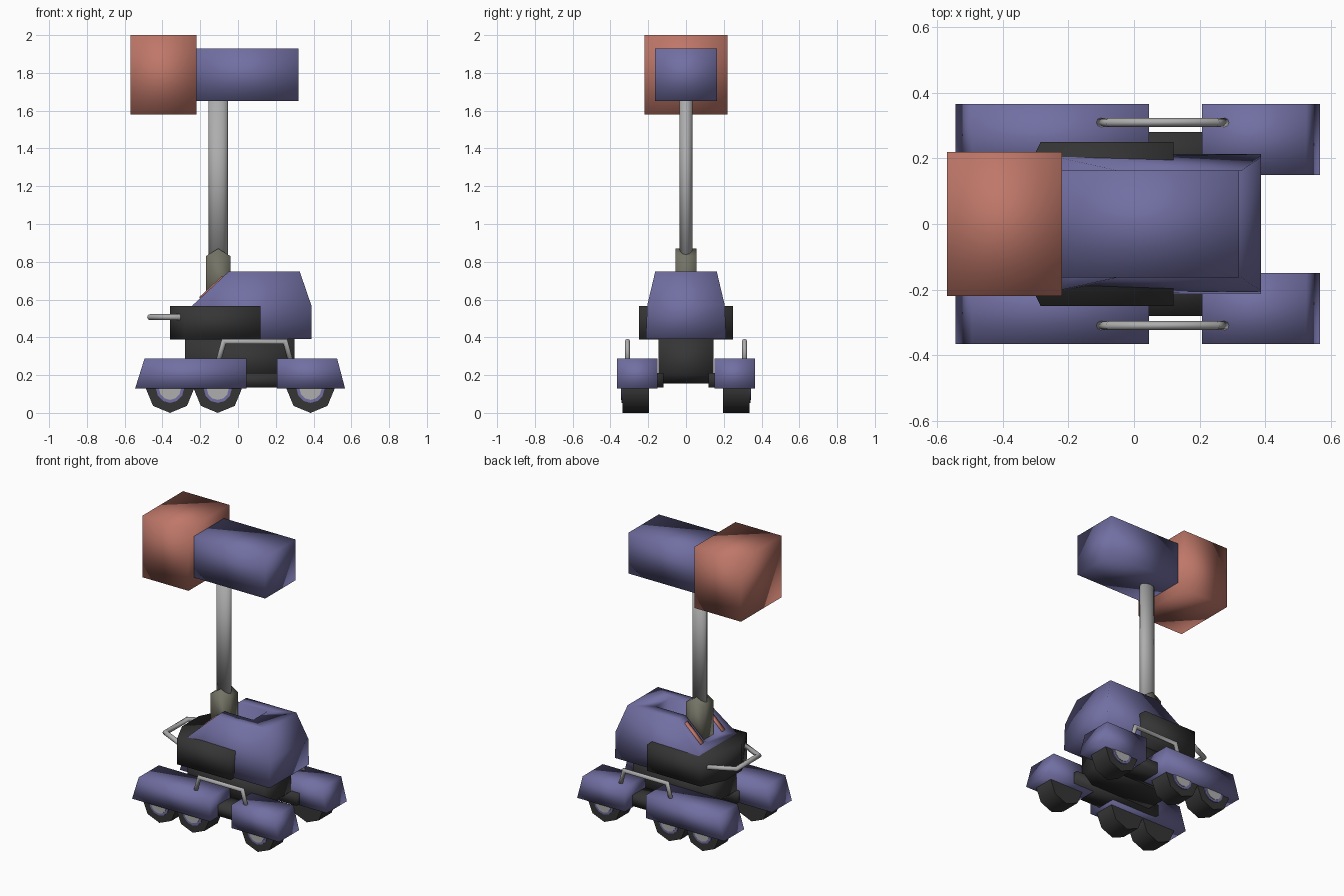
import bpy, bmesh, math
from mathutils import Vector, Matrix

if "Cube" in bpy.data.objects:
    bpy.data.objects.remove(bpy.data.objects["Cube"])


def material(name, rgb):
    m = bpy.data.materials.new(name)
    m.diffuse_color = (*rgb, 1)
    m.use_nodes = True
    m.node_tree.nodes["Principled BSDF"].inputs["Base Color"].default_value = m.diffuse_color
    return m


BLUE = material("slate_blue", (0.165, 0.158, 0.36))
RED = material("terracotta", (0.52, 0.185, 0.14))
DARK = material("charcoal", (0.036, 0.036, 0.036))
GREY = material("light_grey", (0.42, 0.42, 0.42))
OLIVE = material("olive_grey", (0.17, 0.17, 0.13))


def finish(name, bm, mat):
    bmesh.ops.recalc_face_normals(bm, faces=bm.faces)
    for f in bm.faces:
        f.smooth = True
    me = bpy.data.meshes.new(name)
    bm.to_mesh(me)
    bm.free()
    me.materials.append(mat)
    ob = bpy.data.objects.new(name, me)
    bpy.context.collection.objects.link(ob)
    return ob


def loft(name, loop_a, loop_b, mat):
    """Closed solid between two matching outlines."""
    bm = bmesh.new()
    a = [bm.verts.new(p) for p in loop_a]
    b = [bm.verts.new(p) for p in loop_b]
    n = len(a)
    bm.faces.new(a)
    bm.faces.new(b[::-1])
    for i in range(n):
        j = (i + 1) % n
        bm.faces.new((a[i], b[i], b[j], a[j]))
    return finish(name, bm, mat)


def side_prism(name, pts, y0, y1, mat):
    return loft(name, [(x, y0, z) for x, z in pts], [(x, y1, z) for x, z in pts], mat)


def box(name, xs, ys, zs, mat):
    pts = [(xs[0], zs[0]), (xs[1], zs[0]), (xs[1], zs[1]), (xs[0], zs[1])]
    return side_prism(name, pts, ys[0], ys[1], mat)


def disc(name, centre, radius, depth, sides, mat, turn=0.0):
    """Cylinder lying along y."""
    bm = bmesh.new()
    m = Matrix.Translation(centre) @ Matrix.Rotation(math.pi / 2, 4, 'X') @ Matrix.Rotation(turn, 4, 'Z')
    bmesh.ops.create_cone(bm, cap_ends=True, segments=sides, radius1=radius,
                          radius2=radius, depth=depth, matrix=m)
    ob = finish(name, bm, mat)
    for p in ob.data.polygons:      # keep the end caps flat
        p.use_smooth = abs(p.normal.y) < 0.9
    ob.data.set_sharp_from_angle(angle=math.radians(60))
    return ob


def tube(name, pts, radius, mat, sides=8):
    """Mitred tube along a path."""
    pts = [Vector(p) for p in pts]
    bm = bmesh.new()
    normal = (pts[1] - pts[0]).cross(pts[2] - pts[1]).normalized()
    rings = []
    for i, p in enumerate(pts):
        d0 = (p - pts[i - 1]).normalized() if i else (pts[1] - p).normalized()
        d1 = (pts[i + 1] - p).normalized() if i < len(pts) - 1 else d0
        t = (d0 + d1).normalized()
        side = t.cross(normal).normalized() / max(t.dot(d1), 0.3)
        rings.append([bm.verts.new(p + radius * (math.cos(a) * side + math.sin(a) * normal))
                      for a in (2 * math.pi * k / sides for k in range(sides))])
    for r, s in zip(rings, rings[1:]):
        for k in range(sides):
            j = (k + 1) % sides
            bm.faces.new((r[k], r[j], s[j], s[k]))
    bm.faces.new(rings[0])
    bm.faces.new(rings[-1])
    return finish(name, bm, mat)


# Head: sensor hood and camera housing
box("head_hood", (-0.57, -0.22), (-0.22, 0.22), (1.58, 2.0), RED)
box("head_housing", (-0.23, 0.32), (-0.163, 0.163), (1.65, 1.93), BLUE)

# Oval mast
bm = bmesh.new()
bmesh.ops.create_cone(bm, cap_ends=True, segments=12, radius1=1, radius2=1, depth=1,
                      matrix=Matrix.Translation((-0.105, 0, 1.23)) @ Matrix.Diagonal((0.052, 0.035, 0.86, 1)))
finish("mast", bm, GREY)

# Mast collar with ridged top
side_prism("mast_collar", [(-0.17, 0.58), (-0.04, 0.58), (-0.04, 0.83), (-0.105, 0.87), (-0.17, 0.83)],
           -0.056, 0.056, OLIVE)

# Upper body: sloped profile narrowing upwards, with a slot for the mast
profile = [(-0.24, 0.39, 0.213), (0.388, 0.39, 0.213), (0.388, 0.57, 0.205),
           (0.327, 0.748, 0.163), (-0.05, 0.748, 0.163), (-0.24, 0.57, 0.205)]
body = loft("upper_body", [(x, -w, z) for x, z, w in profile], [(x, w, z) for x, z, w in profile], BLUE)
cutter = box("slot_cutter", (-0.4, 0.17), (-0.078, 0.078), (0.6, 0.85), BLUE)
cutter.hide_render = True
mod = body.modifiers.new("slot", 'BOOLEAN')
mod.operation, mod.solver, mod.object = 'DIFFERENCE', 'EXACT', cutter
bpy.context.view_layer.objects.active = body
bpy.ops.object.modifier_apply(modifier=mod.name)
bpy.data.objects.remove(cutter)

# Dark side housing wrapping the rear of the body
outline = [(0.12, -0.25), (0.12, 0.25), (-0.285, 0.25), (-0.36, 0.09), (-0.36, -0.09), (-0.285, -0.25)]
loft("waist_housing", [(x, y, 0.388) for x, y in outline], [(x, y, 0.567) for x, y in outline], DARK)

# Chassis
side_prism("chassis", [(-0.22, 0.155), (0.24, 0.155), (0.3, 0.21), (0.3, 0.392), (-0.28, 0.392), (-0.28, 0.21)],
           -0.145, 0.145, DARK)

# Handle at the tail
tube("tail_handle", [(-0.3, 0.2, 0.507), (-0.465, 0.12, 0.507), (-0.465, -0.12, 0.507), (-0.3, -0.2, 0.507)],
     0.016, GREY)

for s, label in ((-1, "front"), (1, "back")):
    # Light bars on the rear slope
    y0, y1 = s * 0.1, s * 0.13
    side_prism(label + "_light_bar", [(-0.2, 0.602), (-0.08, 0.714), (-0.083, 0.726), (-0.204, 0.614)],
               y0, y1, RED)
    # Suspension beam
    box(label + "_beam", (-0.3, 0.36), (s * 0.12, s * 0.28), (0.135, 0.21), DARK)
    # Fenders
    side_prism(label + "_long_fender", [(-0.545, 0.128), (0.045, 0.128), (0.045, 0.287), (-0.495, 0.287)],
               s * 0.15, s * 0.366, BLUE)
    side_prism(label + "_short_fender", [(0.207, 0.128), (0.567, 0.128), (0.525, 0.287), (0.207, 0.287)],
               s * 0.15, s * 0.366, BLUE)
    # Side rail joining the fenders
    tube(label + "_rail", [(-0.105, s * 0.31, 0.27), (-0.075, s * 0.31, 0.378),
                           (0.25, s * 0.31, 0.378), (0.28, s * 0.31, 0.27)], 0.014, GREY)
    # Wheels: octagonal tyre, blue rim, grey hub
    for i, x in enumerate((-0.36, -0.107, 0.384)):
        tag = f"{label}_wheel_{i + 1}"
        disc(tag + "_tyre", (x, s * 0.265, 0.127), 0.127, 0.14, 8, DARK)
        disc(tag + "_rim", (x, s * 0.337, 0.127), 0.074, 0.008, 12, BLUE)
        disc(tag + "_hub", (x, s * 0.341, 0.127), 0.058, 0.008, 12, GREY)
